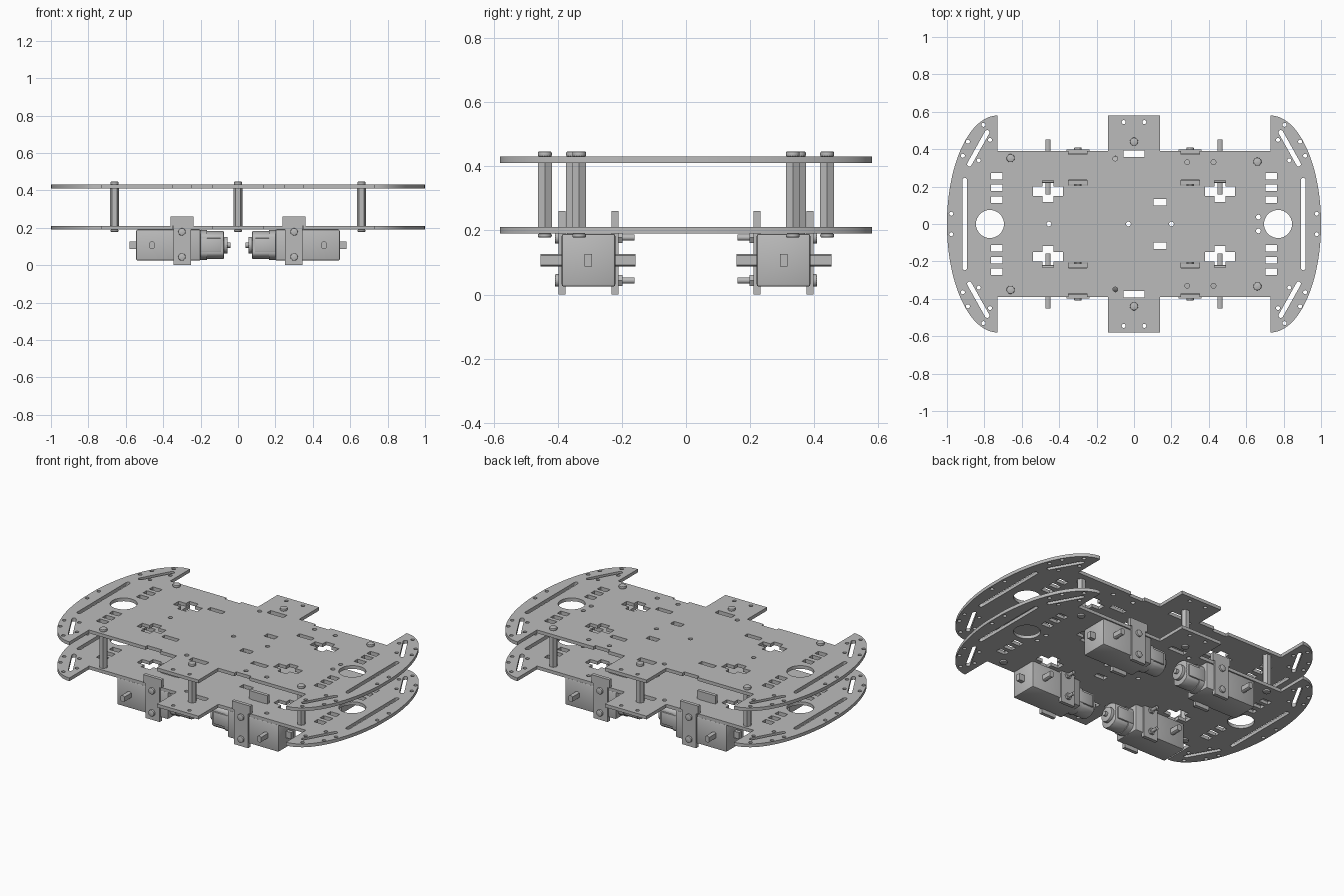
import bpy, bmesh
from math import sin, cos, pi, radians
from mathutils import Matrix, Vector

cube = bpy.data.objects.get("Cube")
if cube:
    bpy.data.objects.remove(cube, do_unlink=True)

grey = bpy.data.materials.new("plain grey")
grey.use_nodes = True
COLOUR = (0.5, 0.5, 0.5, 1)
grey.diffuse_color = COLOUR
grey.node_tree.nodes["Principled BSDF"].inputs["Base Color"].default_value = COLOUR


def add_object(name, bm):
    """Store a bmesh as a shaded object."""
    bmesh.ops.remove_doubles(bm, verts=bm.verts, dist=1e-5)
    mesh = bpy.data.meshes.new(name)
    bm.to_mesh(mesh)
    bm.free()
    mesh.materials.clear()
    mesh.materials.append(grey)
    ob = bpy.data.objects.new(name, mesh)
    bpy.context.collection.objects.link(ob)
    bpy.ops.object.select_all(action='DESELECT')
    ob.select_set(True)
    bpy.context.view_layer.objects.active = ob
    bpy.ops.object.shade_smooth_by_angle(angle=radians(35))
    return ob


def prism(points, axis, a, b, bevel=0):
    """Extrude a closed profile along an axis from a to b."""
    place = {'x': lambda u, v, w: (w, u, v),
             'y': lambda u, v, w: (u, w, v),
             'z': lambda u, v, w: (u, v, w)}[axis]
    bm = bmesh.new()
    low = [bm.verts.new(place(u, v, a)) for u, v in points]
    high = [bm.verts.new(place(u, v, b)) for u, v in points]
    bm.faces.new(low)
    bm.faces.new(high)
    for i in range(len(low)):
        j = (i + 1) % len(low)
        bm.faces.new((low[i], low[j], high[j], high[i]))
    bmesh.ops.recalc_face_normals(bm, faces=bm.faces)
    if bevel:
        bmesh.ops.bevel(bm, geom=bm.edges[:], offset=bevel, segments=2,
                        profile=0.5, affect='EDGES', clamp_overlap=True)
    return bm


def rect(u, v, w, h):
    return [(u - w / 2, v - h / 2), (u + w / 2, v - h / 2),
            (u + w / 2, v + h / 2), (u - w / 2, v + h / 2)]


def circle(u, v, r, n=16):
    return [(u + r * cos(2 * pi * i / n), v + r * sin(2 * pi * i / n)) for i in range(n)]


def cross(u, v):
    quarter = [(0.08, 0.025), (0.03, 0.025), (0.03, 0.058)]
    right = quarter[::-1] + [(x, -y) for x, y in quarter]
    return [(u + x, v + y) for x, y in right + [(-x, -y) for x, y in right]]


def slot(p, q, w):
    """Rounded slot between two points."""
    p, q = Vector(p), Vector(q)
    d = (q - p).normalized() * w / 2
    n = Vector((-d.y, d.x))
    ts = [pi * i / 6 - pi / 2 for i in range(7)]
    return ([tuple(q + d * cos(t) + n * sin(t)) for t in ts]
            + [tuple(p - d * cos(t) - n * sin(t)) for t in ts])


# Deck outline: tab, bracket notch, body edge and curved bumper, mirrored
quarter = [(0.14, 0.58), (0.14, 0.39), (0.25, 0.39), (0.25, 0.372),
           (0.35, 0.372), (0.35, 0.39), (0.73, 0.39)]
quarter += [(0.73 + 0.27 * cos(radians(t)), 0.58 * sin(radians(t))) for t in range(90, 2, -4)]
right = quarter + [(x, -y) for x, y in reversed(quarter)]
loops = [right + [(-x, y) for x, y in reversed(right)]]

# Deck cut-outs
for sx in (-1, 1):
    loops.append(circle(sx * 0.77, 0, 0.075, 32))
    loops.append(slot((sx * 0.905, -0.235), (sx * 0.905, 0.235), 0.025))
    for sy in (-1, 1):
        loops.append(slot((sx * 0.88, sy * 0.32), (sx * 0.785, sy * 0.49), 0.025))
        loops.append(cross(sx * 0.46, sy * 0.175))
        loops.append(rect(sx * 0.3, sy * 0.22, 0.1, 0.03))
        for y in (0.13, 0.195, 0.255):
            loops.append(rect(sx * 0.733, sy * y, 0.062, 0.035))
        for x, y in ((0.977, 0.055), (0.915, 0.365), (0.888, 0.44), (0.805, 0.53),
                     (0.83, 0.34), (0.77, 0.45), (0.055, 0.545)):
            loops.append(circle(sx * x, sy * y, 0.011, 12))
for sy in (-1, 1):
    loops.append(rect(0, sy * 0.375, 0.11, 0.035))
    loops.append(rect(0.14, sy * 0.117, 0.07, 0.036))
    for x, y in ((-0.1, 0.35), (0.285, 0.33), (0.425, 0.33), (0.665, 0.037)):
        loops.append(circle(x, sy * y, 0.013, 12))
for x in (-0.455, -0.03, 0.2):
    loops.append(circle(x, 0, 0.013, 12))


def deck(name, z):
    curve = bpy.data.curves.new(name, 'CURVE')
    curve.dimensions = '2D'
    curve.fill_mode = 'BOTH'
    curve.extrude = 0.01
    for pts in loops:
        spline = curve.splines.new('POLY')
        spline.points.add(len(pts) - 1)
        for point, (x, y) in zip(spline.points, pts):
            point.co = (x, y, 0, 1)
        spline.use_cyclic_u = True
    temp = bpy.data.objects.new(name + "_outline", curve)
    bpy.context.collection.objects.link(temp)
    graph = bpy.context.evaluated_depsgraph_get()
    mesh = bpy.data.meshes.new_from_object(temp.evaluated_get(graph))
    bm = bmesh.new()
    bm.from_mesh(mesh)
    bmesh.ops.remove_doubles(bm, verts=bm.verts, dist=1e-5)
    bmesh.ops.recalc_face_normals(bm, faces=bm.faces)
    bmesh.ops.translate(bm, verts=bm.verts, vec=(0, 0, z))
    bpy.data.objects.remove(temp, do_unlink=True)
    bpy.data.meshes.remove(mesh)
    add_object(name, bm)


deck("lower_deck", 0.2)
deck("upper_deck", 0.42)

# Hexagonal standoffs with screw heads above and below
for side, x, y in (("left", 0.66, 0.333), ("right", -0.66, 0.352), ("middle", 0, 0.44)):
    for end, sy in (("front", -1), ("back", 1)):
        label = side + "_" + end
        add_object("standoff_" + label, prism(circle(x, sy * y, 0.025, 6), 'z', 0.21, 0.41))
        for part, a, b in (("upper", 0.43, 0.446), ("lower", 0.178, 0.19)):
            add_object(part + "_screw_" + label,
                       prism(circle(x, sy * y, 0.022), 'z', a, b, 0.004))

# Motor unit in the left back quarter; every entry is a builder
MID = 0.305


def can_profile(grow=0):
    """Round motor can flattened on two sides."""
    r, flat = 0.075 + grow, 0.057 + grow
    return [(MID + max(-flat, min(flat, u)), 0.107 + v) for u, v in circle(0, 0, r, 32)]


bracket = [(0.25, 0), (0.346, 0), (0.346, 0.21), (0.36, 0.21),
           (0.36, 0.26), (0.237, 0.26), (0.237, 0.21), (0.25, 0.21)]
parts = {
    "gearbox": lambda: prism(rect(0.372, 0.107, 0.345, 0.165), 'y', 0.22, 0.388, 0.008),
    "gearbox_lug": lambda: prism(rect(MID, 0.107, 0.024, 0.04), 'x', 0.54, 0.58),
    "motor_can": lambda: prism(can_profile(), 'x', 0.075, 0.21, 0.006),
    "motor_cap": lambda: prism(circle(MID, 0.107, 0.045, 24), 'x', 0.056, 0.08, 0.004),
    "motor_shaft": lambda: prism(circle(MID, 0.107, 0.014), 'x', 0.04, 0.06),
    "motor_strap": lambda: prism(rect(MID, 0.107, 0.13, 0.075), 'x', 0.09, 0.21, 0.005),
    "motor_collar": lambda: prism(can_profile(0.005), 'x', 0.165, 0.205),
    "axle": lambda: prism([(0.46 + max(-0.013, min(0.013, u)), 0.107 + v)
                           for u, v in circle(0, 0, 0.02)], 'y', 0.158, 0.453),
    "outer_bracket": lambda: prism(bracket, 'y', 0.376, 0.397),
    "inner_bracket": lambda: prism(bracket, 'y', 0.211, 0.232),
}
for level, z in (("upper", 0.178), ("lower", 0.044)):
    parts[level + "_bolt"] = lambda z=z: prism(circle(0.3, z, 0.01, 12), 'y', 0.16, 0.39)
    parts[level + "_bolt_head"] = lambda z=z: prism(circle(0.3, z, 0.02), 'y', 0.39, 0.409, 0.004)
    parts[level + "_bolt_nut"] = lambda z=z: prism(circle(0.3, z, 0.02, 6), 'y', 0.198, 0.215)

# Mirror the motor unit into all four quarters
for side, sx in (("left", 1), ("right", -1)):
    for end, sy in (("front", -1), ("back", 1)):
        for name, build in parts.items():
            bm = build()
            bmesh.ops.transform(bm, matrix=Matrix.Diagonal((sx, sy, 1, 1)), verts=bm.verts)
            if sx * sy < 0:
                bmesh.ops.reverse_faces(bm, faces=bm.faces)
            add_object(f"{name}_{side}_{end}", bm)
